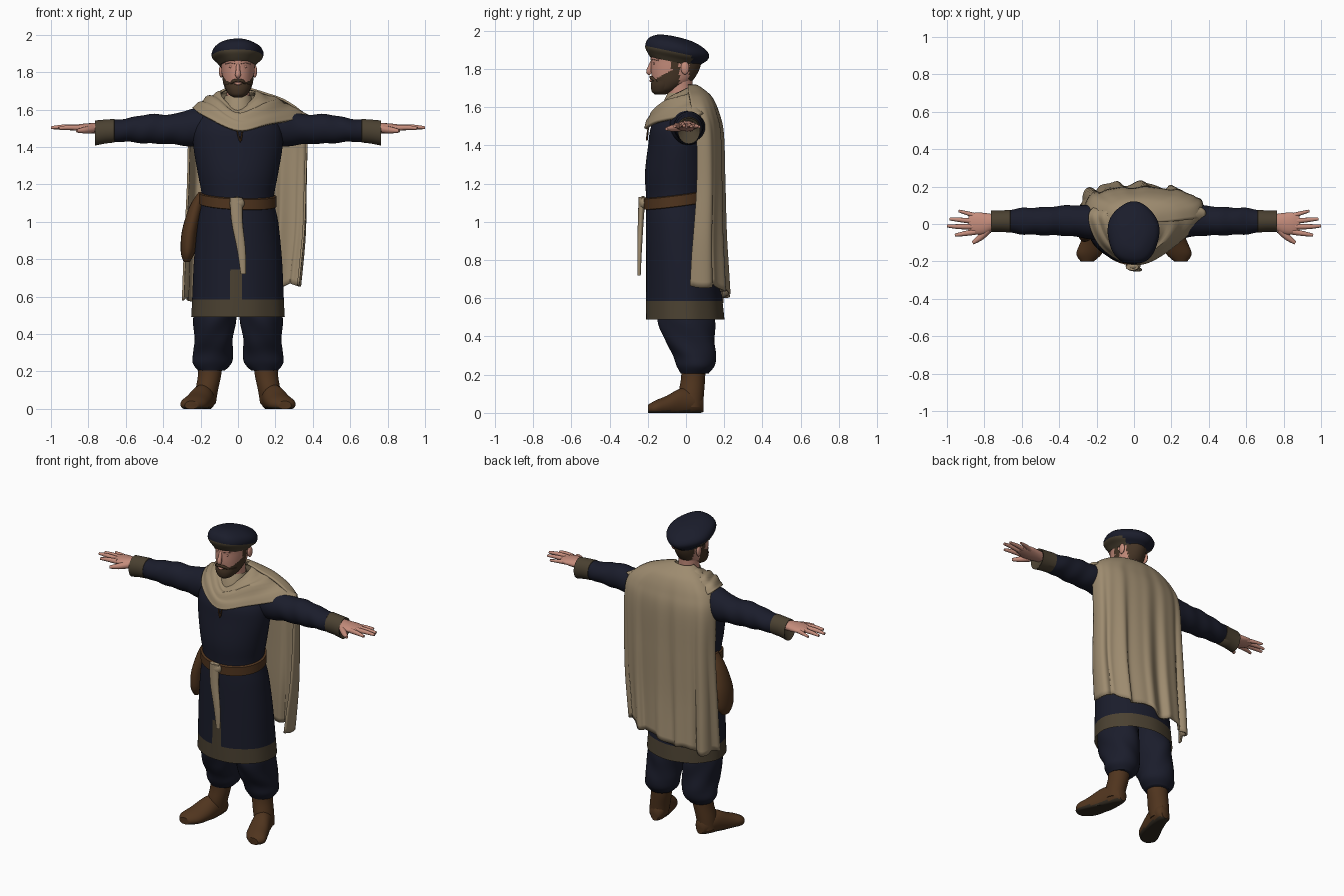
import bpy, bmesh, math
from mathutils import Vector

if "Cube" in bpy.data.objects:
    bpy.data.objects.remove(bpy.data.objects["Cube"])


def material(name, r, g, b):
    m = bpy.data.materials.new(name)
    m.use_nodes = True
    m.diffuse_color = (r, g, b, 1)
    m.node_tree.nodes["Principled BSDF"].inputs["Base Color"].default_value = (r, g, b, 1)
    return m


NAVY = material("navy cloth", .0105, .012, .0245)
TRIM = material("olive trim", .07, .053, .031)
TAN = material("tan cloth", .34, .26, .16)
LEATHER = material("brown leather", .08, .035, .013)
SKIN = material("skin", .56, .265, .2)
HAIR = material("brown hair", .06, .035, .019)
SOLE = material("dark sole", .032, .024, .015)


def spline(pts, steps, closed=False):
    """Catmull-Rom through points of any dimension."""
    pts = [Vector(p) for p in pts]
    n, out = len(pts), []
    for i in range(n if closed else n - 1):
        if closed:
            a, b, c, d = (pts[(i + k) % n] for k in (-1, 0, 1, 2))
        else:
            a, b, c, d = pts[max(i - 1, 0)], pts[i], pts[i + 1], pts[min(i + 2, n - 1)]
        for s in range(steps):
            t = s / steps
            out.append((b * 2 + (c - a) * t + (a * 2 - b * 5 + c * 4 - d) * t * t
                        + (b * 3 - a - c * 3 + d) * t ** 3) * .5)
    return out if closed else out + [pts[-1]]


def finish(ob):
    bpy.ops.object.select_all(action='DESELECT')
    bpy.context.view_layer.objects.active = ob
    ob.select_set(True)
    bpy.ops.object.shade_smooth_by_angle(angle=math.radians(50))
    return ob


def skin_rows(name, rows, mats, closed=True, cap=True, rule=None, thick=0):
    """Bridge rows of points into one surface."""
    bm = bmesh.new()
    grid = [[bm.verts.new(p) for p in row] for row in rows]
    n = len(grid[0])
    for r, q in zip(grid, grid[1:]):
        for j in range(n if closed else n - 1):
            k = (j + 1) % n
            bm.faces.new((r[j], r[k], q[k], q[j]))
    if cap:
        bm.faces.new(grid[0])
        bm.faces.new(grid[-1])
    bmesh.ops.recalc_face_normals(bm, faces=bm.faces)
    if rule:
        for f in bm.faces:
            f.material_index = rule(f.calc_center_median())
    me = bpy.data.meshes.new(name)
    bm.to_mesh(me)
    bm.free()
    for m in mats:
        me.materials.append(m)
    ob = bpy.data.objects.new(name, me)
    bpy.context.collection.objects.link(ob)
    if thick:
        mod = ob.modifiers.new("thickness", 'SOLIDIFY')
        mod.thickness = thick
        mod.offset = 0
    return finish(ob)


def loft(name, rings, mats, axis='z', n=32, steps=4, side=1, cap=True, rule=None, ripple=None, warp=None):
    """Elliptic rings (position, centre a, centre b, radius a, radius b) along an axis."""
    rows = []
    for t, a, b, ra, rb in spline(rings, steps):
        row = []
        for j in range(n):
            th = 2 * math.pi * j / n
            s = 1 + (ripple(t, th) if ripple else 0)
            u, v = a + ra * s * math.cos(th), b + rb * s * math.sin(th)
            p = Vector({'z': (u, v, t), 'x': (t, u, v), 'y': (u, t, v)}[axis])
            if warp:
                p = warp(p)
            p.x *= side
            row.append(p)
        rows.append(row)
    return skin_rows(name, rows, mats, cap=cap, rule=rule)


def cord(name, pts, mat, side=1):
    """Rounded tube through points (x, y, z, radius)."""
    cu = bpy.data.curves.new(name, 'CURVE')
    cu.dimensions = '3D'
    cu.bevel_depth, cu.bevel_resolution, cu.use_fill_caps = 1, 3, True
    sp = cu.splines.new('POLY')
    path = spline(pts, 4)
    sp.points.add(len(path) - 1)
    for q, p in zip(sp.points, path):
        q.co, q.radius = (p[0] * side, p[1], p[2], 1), p[3]
    cu.materials.append(mat)
    ob = bpy.data.objects.new(name, cu)
    bpy.context.collection.objects.link(ob)
    bpy.ops.object.select_all(action='DESELECT')
    bpy.context.view_layer.objects.active = ob
    ob.select_set(True)
    bpy.ops.object.convert(target='MESH')
    return finish(bpy.context.object)


def ball(name, loc, size, mat):
    bpy.ops.mesh.primitive_uv_sphere_add(segments=20, ring_count=12, radius=1, location=loc)
    ob = bpy.context.object
    ob.name, ob.scale = name, size
    ob.data.materials.append(mat)
    return finish(ob)


# Tunic with hem band and front slit trim
loft("tunic", [(.49, 0, -.005, .25, .205), (.585, 0, -.01, .245, .2), (.8, 0, -.022, .235, .187),
               (1, 0, -.035, .215, .175), (1.12, 0, -.045, .192, .163), (1.25, 0, -.045, .213, .17),
               (1.4, 0, -.04, .238, .158), (1.5, 0, -.035, .235, .147), (1.58, 0, -.02, .19, .11),
               (1.62, 0, -.01, .14, .07)], [NAVY, TRIM], n=72, cap=False,
     rule=lambda c: int(c.z < .585 or (c.z < .77 and c.y < 0 and abs(c.x + .02) < .031)),
     ripple=lambda t, th: .012 * math.sin(9 * th) * max(0, 1 - t))

# Belt, knot, hanging sash and pouch
loft("belt", [(1.09, 0, -.045, .19, .16), (1.095, 0, -.045, .206, .176),
              (1.15, 0, -.045, .206, .176), (1.155, 0, -.045, .19, .16)], [LEATHER], n=48, steps=1, cap=False,
     warp=lambda p: p + Vector((0, 0, .13 * p.y - .04 * p.x)))
ball("sash_knot", (-.005, -.225, 1.1), (.04, .024, .035), TAN)
loft("sash", [(1.13, -.01, -.23, .034, .018), (1, -.005, -.237, .03, .015), (.85, .018, -.243, .023, .012),
              (.72, .028, -.245, .014, .008)], [TAN], n=16)
loft("pouch", [(1.16, -.195, -.02, .015, .03), (1.08, -.225, -.02, .035, .05), (.95, -.258, -.02, .042, .075),
               (.84, -.268, -.02, .038, .07), (.785, -.274, -.02, .016, .035)], [LEATHER], n=20)
cord("neck_lace", [(-.005, -.198, 1.49, .004), (.012, -.205, 1.43, .005), (.022, -.2, 1.48, .004)], LEATHER)

# Sleeves, cuffs, hands, trousers and boots on both sides
FINGERS = {"index": [(.85, -.042, 1.503, .016), (.91, -.052, 1.504, .013), (.957, -.06, 1.5, .008)],
           "middle": [(.86, -.014, 1.504, .016), (.94, -.014, 1.507, .013), (1, -.01, 1.503, .008)],
           "ring": [(.86, .015, 1.503, .015), (.93, .022, 1.504, .012), (.985, .027, 1.5, .008)],
           "little": [(.84, .042, 1.5, .014), (.89, .057, 1.5, .011), (.938, .07, 1.497, .007)],
           "thumb": [(.78, -.03, 1.495, .022), (.82, -.07, 1.49, .018), (.862, -.102, 1.486, .009)]}
for side, word in ((1, "left"), (-1, "right")):
    loft(word + "_sleeve", [(.13, 0, 1.5, .1, .1), (.24, .01, 1.503, .09, .102), (.35, .018, 1.495, .082, .08),
                            (.48, .015, 1.497, .075, .078), (.6, .015, 1.49, .07, .062),
                            (.7, .015, 1.485, .055, .058)], [NAVY], axis='x', steps=8, side=side,
         ripple=lambda t, th: .03 * math.sin(55 * t + 2 * math.sin(th)) * min(1, t * 2))
    loft(word + "_cuff", [(.655, .015, 1.487, .05, .055), (.662, .015, 1.487, .061, .063),
                          (.71, .015, 1.483, .057, .064), (.765, .015, 1.475, .058, .067),
                          (.762, .015, 1.477, .05, .058), (.735, .015, 1.49, .03, .03)],
         [TRIM], axis='x', steps=1, side=side)
    loft(word + "_palm", [(.69, .012, 1.497, .03, .027), (.75, .01, 1.5, .042, .028), (.8, .002, 1.501, .057, .026),
                          (.85, .003, 1.503, .058, .019), (.885, .003, 1.503, .04, .011)],
         [SKIN], axis='x', n=20, side=side)
    for finger, pts in FINGERS.items():
        cord(f"{word}_hand_{finger}", pts, SKIN, side)
    loft(word + "_trouser_leg", [(.62, .11, 0, .09, .1), (.5, .123, 0, .112, .145), (.38, .13, .02, .105, .132),
                                 (.3, .133, .045, .106, .112), (.245, .138, .05, .103, .098),
                                 (.205, .142, .045, .072, .072)], [NAVY], steps=6, side=side,
         ripple=lambda t, th: .03 * math.sin(4 * th + 30 * t) * max(0, min(1, (t - .2) * 8)))
    loft(word + "_boot_shaft", [(.26, .147, .04, .066, .063), (.18, .152, .037, .062, .063),
                                (.1, .167, .028, .06, .066), (.03, .175, .03, .057, .058)], [LEATHER], side=side)
    loft(word + "_boot_foot", [(.092, .165, .045, .028, .04), (.06, .17, .055, .052, .06),
                               (-.02, .19, .055, .062, .075), (-.1, .217, .035, .07, .055),
                               (-.16, .24, .025, .068, .04), (-.2, .25, .02, .035, .022)],
         [LEATHER, SOLE], axis='y', side=side,
         warp=lambda p: Vector((p.x, p.y, max(p.z, 0))), rule=lambda c: int(c.z < .012))

# Mantle around the neck and shoulders, tucked under the cape behind
INNER = [(.09, 0, 1.69), (.07, .04, 1.7), (0, .06, 1.705), (-.07, .04, 1.7),
         (-.09, 0, 1.69), (-.075, -.07, 1.65), (0, -.115, 1.59), (.075, -.07, 1.65)]
MIDDLE = [(.22, .02, 1.645), (.15, .07, 1.65), (0, .09, 1.65), (-.13, .07, 1.65),
          (-.17, .02, 1.655), (-.13, -.1, 1.625), (0, -.18, 1.56), (.15, -.1, 1.625)]
OUTER = [(.38, .05, 1.56), (.26, .1, 1.56), (0, .12, 1.56), (-.18, .1, 1.57),
         (-.24, .03, 1.605), (-.17, -.125, 1.56), (0, -.213, 1.488), (.17, -.148, 1.522)]
columns = zip(*(spline(ring, 8, True) for ring in (INNER, MIDDLE, OUTER)))
columns = [spline(c, 8) for c in columns]
rows = [list(r) for r in zip(*columns)]
for i, row in enumerate(rows):
    for j, p in enumerate(row):
        p.z += .008 * math.sin(i * 1.15 + 2 * math.sin(j * math.pi / 16)) * math.sin(math.pi * i / 16)
skin_rows("mantle", rows, [TAN], cap=False, thick=.016)
loft("shirt_collar", [(1.55, 0, -.04, .12, .1), (1.62, 0, -.035, .085, .085), (1.675, 0, -.03, .07, .066)],
     [TAN], cap=False)

# Cape running from the nape over the shoulders and hanging in folds
rows = []
profile = spline([(1.712, 0, .06, .01, .045), (1.685, .02, .13, .01, .085), (1.645, .045, .21, .02, .115),
                  (1.57, .06, .29, .035, .132), (1.46, .055, .312, .06, .13),
                  (1.2, .05, .313, .07, .125), (.9, .04, .316, .06, .14), (.62, .022, .308, .045, .17)], 6)
for z, xc, half, front, depth in profile:
    hang = min(1, max(0, (1.68 - z) / .9))
    row = []
    for j in range(97):
        a = math.radians(-90 + 180 * j / 96)
        fold = math.sin(a * 11 + .6) + .5 * math.sin(a * 19 + 2)
        x = xc + half * math.sin(a) + .008 * hang * math.cos(a * 14)
        y = front + depth * max(0, math.cos(a)) ** .6 + .013 * hang * fold - .05 * x * hang
        row.append((x, y, z + hang ** 3 * (.14 * x + .012 * math.sin(a * 8))))
    rows.append(row)
skin_rows("cape", rows, [TAN], closed=False, cap=False, thick=.012)

# Neck and head, with hair and beard areas


def hair_area(c):
    beard = c.y < -.04 and c.z < 1.735 + .55 * (c.y + .18)
    sideburn = -.075 < c.y < -.035 and c.z < 1.85
    return int(beard or sideburn and c.z > 1.72 or (c.y > .015 and c.z > 1.735))


loft("neck", [(1.57, 0, -.03, .075, .075), (1.65, 0, -.03, .062, .065), (1.76, 0, -.035, .065, .07)], [SKIN])
loft("head", [(1.675, 0, -.115, .03, .035), (1.69, 0, -.105, .056, .065), (1.73, 0, -.075, .076, .1),
              (1.78, 0, -.06, .085, .122), (1.83, 0, -.052, .09, .131), (1.88, 0, -.05, .09, .132),
              (1.93, 0, -.05, .07, .1)], [SKIN, HAIR], n=64, steps=8, rule=hair_area)
loft("beard", [(1.665, 0, -.135, .022, .025), (1.68, 0, -.128, .048, .05), (1.71, 0, -.118, .066, .066),
               (1.738, 0, -.112, .073, .068)], [HAIR], n=32)
cord("moustache", [(-.045, -.155, 1.735, .006), (-.025, -.178, 1.752, .009), (0, -.185, 1.757, .007),
                   (.025, -.178, 1.752, .009), (.045, -.155, 1.735, .006)], HAIR)
cord("lower_lip", [(-.018, -.178, 1.74, .004), (0, -.184, 1.738, .007), (.018, -.178, 1.74, .004)], SKIN)
cord("nose", [(0, -.175, 1.845, .009), (0, -.188, 1.81, .012), (0, -.194, 1.785, .015), (0, -.184, 1.774, .01)], SKIN)
for side, word in ((1, "left"), (-1, "right")):
    ball(word + "_ear", (side * .09, -.005, 1.805), (.012, .022, .034), SKIN)
    ball(word + "_eyelid", (side * .034, -.166, 1.829), (.014, .007, .007), SKIN)
    cord(word + "_brow", [(.015, -.179, 1.85, .007), (.04, -.169, 1.856, .008), (.065, -.144, 1.848, .006)], SKIN, side)

# Soft flat cap, tilted up at the front, with a trim band
cap_ob = loft("cap", [(-.05, 0, 0, .094, .128), (-.03, 0, -.003, .11, .145), (-.005, 0, 0, .134, .166),
                      (.025, 0, .002, .137, .168), (.052, 0, -.005, .118, .145), (.075, 0, -.015, .07, .09),
                      (.082, 0, -.02, .015, .02)], [NAVY, TRIM], n=48,
              rule=lambda c: int(c.z < .004 and c.y < .09),
              ripple=lambda t, th: .018 * math.sin(5 * th + 20 * t))
cap_ob.location = (-.003, -.053, 1.885)
cap_ob.rotation_euler.x = math.radians(-12)
